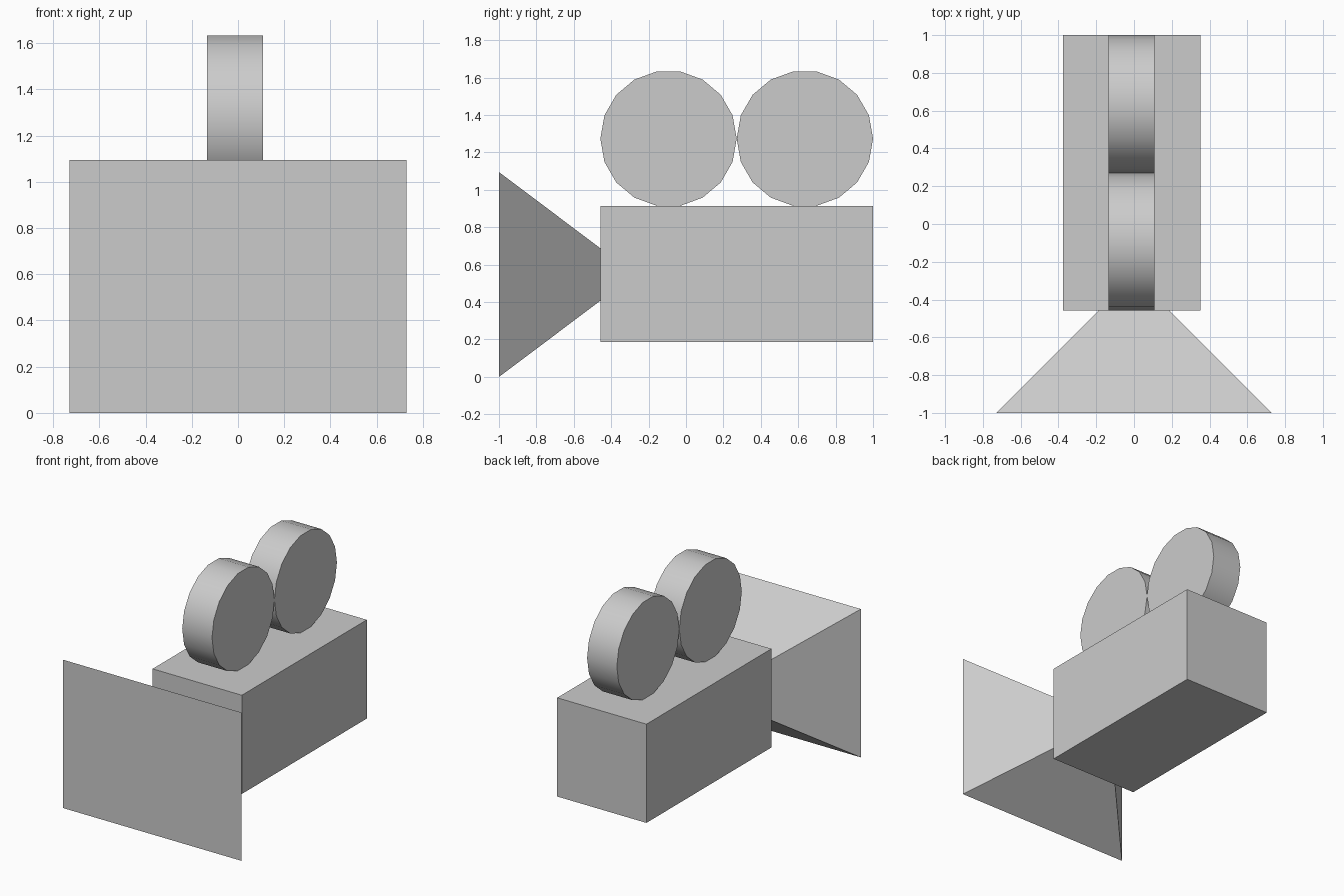
import bpy
import math

if "Cube" in bpy.data.objects:
    bpy.data.objects.remove(bpy.data.objects["Cube"])

U = 0.3645            # reel radius, the module for the whole camera
BODY_X = -0.0125
BODY_FRONT = 1 - 4 * U
BODY_TOP = 0.915
HORN_W, HORN_H = 1.457, 1.095


def finish(name):
    obj = bpy.context.object
    obj.name = name
    bpy.ops.object.transform_apply(location=False, rotation=True, scale=True)
    return obj


# Camera body: a plain box
bpy.ops.mesh.primitive_cube_add(size=1, location=(BODY_X, 1 - 2 * U, BODY_TOP - U))
bpy.context.object.scale = (2 * U, 4 * U, 2 * U)
finish("body")

# Two film reels lying edge to edge on the body, 18 sides with a vertex facing -y
for name, y in (("front_reel", BODY_FRONT + U), ("rear_reel", 1 - U)):
    bpy.ops.mesh.primitive_cylinder_add(
        vertices=18, radius=U, depth=0.243,
        location=(-0.0135, y, BODY_TOP + U * math.cos(math.radians(10))),
        rotation=(0, math.pi / 2, 0))
    finish(name)
    bpy.ops.object.shade_smooth_by_angle(angle=math.radians(30))

# Lens hood: closed four-sided pyramid, tip buried in the body
bpy.ops.mesh.primitive_cone_add(vertices=4, radius1=math.sqrt(0.5), radius2=0, depth=1,
                                rotation=(0, 0, math.pi / 4))
bpy.ops.object.transform_apply(location=False, rotation=True, scale=False)
hood = bpy.context.object
hood.scale = (HORN_W, HORN_H, 2 * U)
hood.rotation_euler = (-math.pi / 2, 0, 0)
hood.location = (0, -1 + U, HORN_H / 2)
finish("lens_hood")
